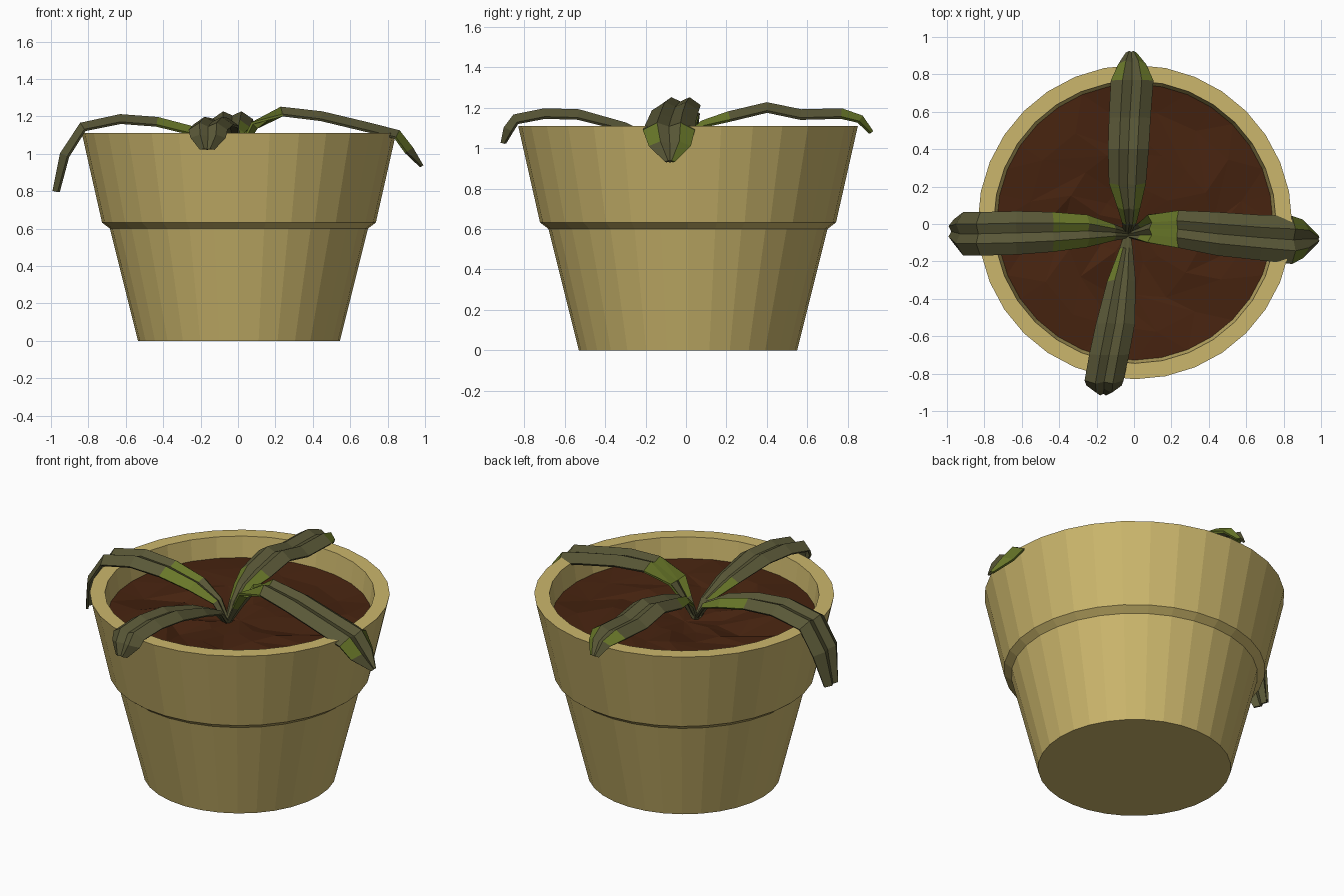
import bpy, bmesh, math, random
from mathutils import Vector

if "Cube" in bpy.data.objects:
    bpy.data.objects.remove(bpy.data.objects["Cube"])

random.seed(4)
CX, CY = 0.005, 0.01      # pot axis
SIDES = 32


def material(name, rgb):
    m = bpy.data.materials.new(name)
    m.diffuse_color = (*rgb, 1)
    m.use_nodes = True
    m.node_tree.nodes["Principled BSDF"].inputs["Base Color"].default_value = m.diffuse_color
    return m


CLAY = material("sandy clay", (0.60, 0.47, 0.15))
SOIL = material("brown soil", (0.062, 0.017, 0.005))
OLIVE = material("dull olive", (0.100, 0.096, 0.038))
GREEN = material("leaf green", (0.140, 0.185, 0.022))


def make_object(name, bm, mats):
    me = bpy.data.meshes.new(name)
    bm.to_mesh(me)
    bm.free()
    for m in mats:
        me.materials.append(m)
    ob = bpy.data.objects.new(name, me)
    bpy.context.collection.objects.link(ob)
    return ob


def ring(bm, r, z, n, jitter=0.0, twist=0.0):
    out = []
    for k in range(n):
        a = 2 * math.pi * (k + twist) / n
        rr = r + random.uniform(-jitter, jitter) * 1.5
        zz = z + random.uniform(-jitter, jitter)
        out.append(bm.verts.new((CX + rr * math.cos(a), CY + rr * math.sin(a), zz)))
    return out


# Pot: turned profile with a stepped collar and an open rim
bm = bmesh.new()
profile = [(0.54, 0), (0.69, 0.60), (0.732, 0.632), (0.84, 1.11),
           (0.755, 1.11), (0.73, 0.93)]
rings = [ring(bm, r, z, SIDES) for r, z in profile]
for a, b in zip(rings, rings[1:]):
    for k in range(SIDES):
        n = (k + 1) % SIDES
        bm.faces.new((a[k], a[n], b[n], b[k]))
bm.faces.new(rings[0][::-1])
make_object("pot", bm, [CLAY])

# Soil: slightly dished, lumpy triangulated disc
bm = bmesh.new()
levels = [(0.742, 0.985, 0), (0.58, 0.98, 0.02), (0.40, 0.97, 0.024), (0.20, 0.955, 0.014)]
rings = [ring(bm, r, z, SIDES if i == 0 else 16, j, 0 if i == 0 else 0.5 * (i % 2))
         for i, (r, z, j) in enumerate(levels)]
outer, inner = rings[0], rings[1]
for k in range(16):
    p, q, s = outer[2 * k], outer[2 * k + 1], outer[(2 * k + 2) % SIDES]
    bm.faces.new((p, q, inner[k]))
    bm.faces.new((q, s, inner[k]))
    bm.faces.new((s, inner[(k + 1) % 16], inner[k]))
for a, b in zip(rings[1:], rings[2:]):
    for k in range(16):
        n = (k + 1) % 16
        bm.faces.new((a[k], a[n], b[k]))
        bm.faces.new((a[n], b[n], b[k]))
centre = bm.verts.new((CX, CY, 0.94))
for k in range(16):
    bm.faces.new((rings[-1][k], rings[-1][(k + 1) % 16], centre))
make_object("soil", bm, [SOIL])


# Leaves: arching strips with a W-shaped section.
# Each station is (distance out, side low, side high, ridge height).
ACROSS = [0, 0.27, 0.5, 0.73, 1]
LIFT = [-0.040, 0.0, -0.022, 0.0, -0.040]


def leaf(name, out, side, stations, green):
    out, side = Vector(out), Vector(side)
    mid = [out * d + side * ((lo + hi) / 2) + Vector((0, 0, z)) for d, lo, hi, z in stations]
    bm = bmesh.new()
    rows = []
    for i, (d, lo, hi, z) in enumerate(stations):
        tangent = mid[min(i + 1, len(mid) - 1)] - mid[max(i - 1, 0)]
        normal = side.cross(tangent).normalized()
        if normal.dot(out + Vector((0, 0, 1))) < 0 and normal.z < 0:
            normal = -normal
        fold = min(1, (hi - lo) / 0.18)
        rows.append([bm.verts.new(out * d + side * (lo + (hi - lo) * t)
                                  + Vector((0, 0, z)) + normal * h * fold)
                     for t, h in zip(ACROSS, LIFT)])
    for i, (a, b) in enumerate(zip(rows, rows[1:])):
        for j in range(4):
            f = bm.faces.new((a[j], b[j], b[j + 1], a[j + 1]))
            f.material_index = 1 if (i, j) in green else 0
    ob = make_object(name, bm, [OLIVE, GREEN])
    sol = ob.modifiers.new("thickness", "SOLIDIFY")
    sol.thickness = 0.014
    sol.offset = 0
    return ob


leaf("right_leaf", (1, 0, 0), (0, 1, 0),
     [(-0.03, -0.07, -0.04, 0.93), (0.04, -0.085, 0.005, 1.05), (0.10, -0.10, 0.05, 1.14),
      (0.23, -0.125, 0.07, 1.245), (0.45, -0.165, 0.06, 1.22), (0.68, -0.19, 0.045, 1.165),
      (0.86, -0.21, 0.04, 1.12), (0.93, -0.18, 0.02, 1.03), (0.985, -0.10, -0.06, 0.935)],
     {(1, 0), (1, 3), (2, 0), (2, 1), (2, 2), (2, 3), (6, 0), (6, 3), (7, 3)})

leaf("left_leaf", (-1, 0, 0), (0, 1, 0),
     [(0.02, -0.07, -0.04, 0.93), (0.10, -0.085, -0.005, 1.06), (0.24, -0.12, 0.045, 1.14),
      (0.43, -0.145, 0.06, 1.19), (0.63, -0.16, 0.065, 1.205), (0.84, -0.165, 0.06, 1.16),
      (0.945, -0.165, 0.06, 1.0), (0.985, -0.10, 0.02, 0.80)],
     {(1, 0), (1, 3), (2, 0), (2, 3), (2, 2)})

leaf("back_leaf", (0, 1, 0), (1, 0, 0),
     [(-0.06, -0.05, -0.02, 0.93), (0.0, -0.06, 0.01, 1.06), (0.08, -0.085, 0.03, 1.13),
      (0.21, -0.13, 0.06, 1.175), (0.40, -0.135, 0.075, 1.22), (0.57, -0.13, 0.085, 1.185),
      (0.77, -0.12, 0.10, 1.19), (0.87, -0.08, 0.06, 1.155), (0.92, -0.04, 0.01, 1.08)],
     {(1, 0), (1, 3), (2, 0), (2, 3), (6, 0), (6, 3), (7, 3)})

leaf("front_leaf", (0, -1, 0), (1, 0, 0),
     [(0.06, -0.05, -0.02, 0.93), (0.13, -0.075, -0.01, 1.04), (0.30, -0.14, 0.005, 1.12),
      (0.53, -0.20, 0.0, 1.185), (0.70, -0.235, -0.03, 1.19), (0.85, -0.26, -0.06, 1.16),
      (0.895, -0.25, -0.07, 1.10), (0.91, -0.20, -0.13, 1.025)],
     {(1, 0)})
